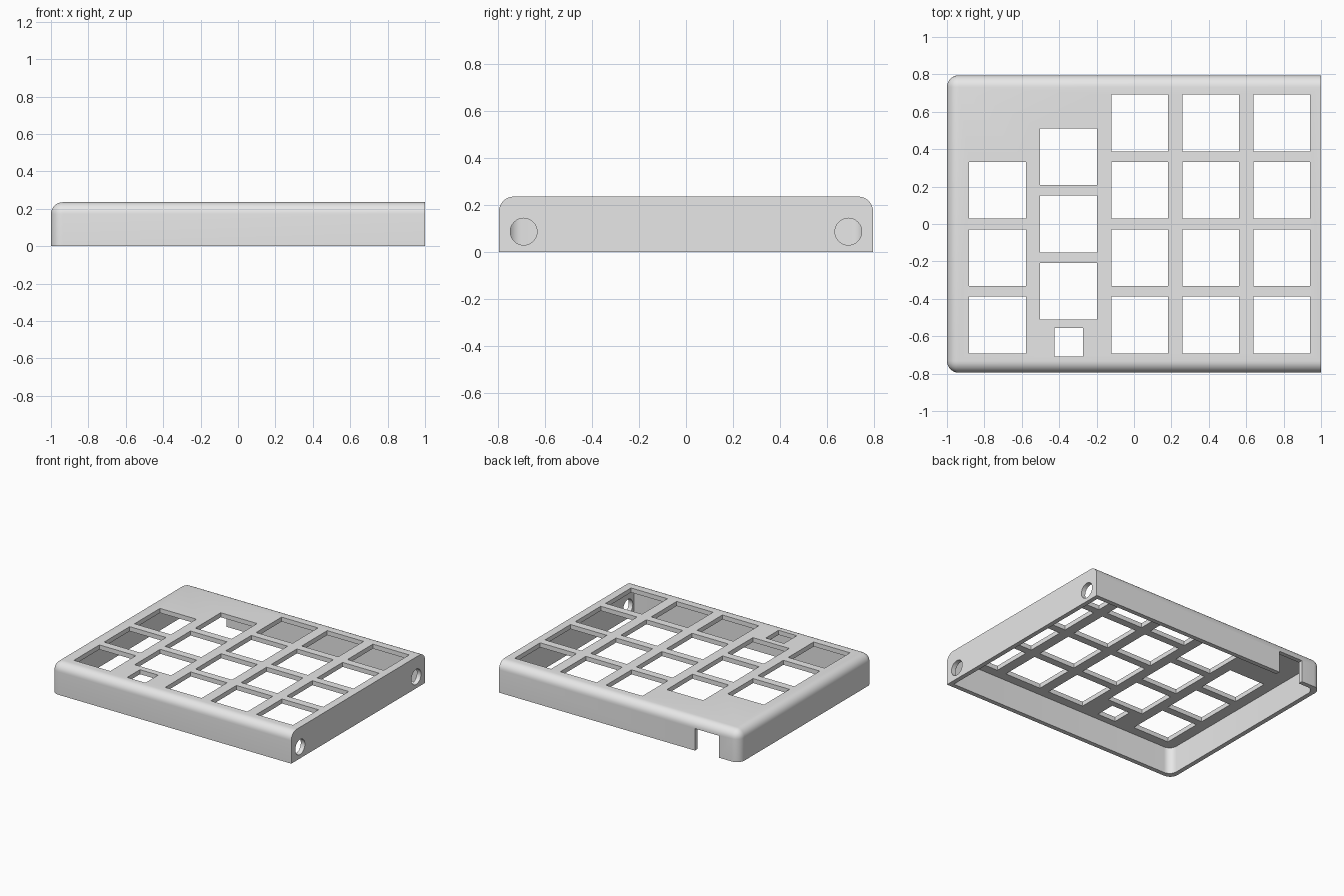
import bpy, bmesh, math
from mathutils import Matrix

if "Cube" in bpy.data.objects:
    bpy.data.objects.remove(bpy.data.objects["Cube"])

HX, HY, H = 1.0, 0.795, 0.235   # half width, half depth, height
R, T = 0.063, 0.034             # edge radius, wall thickness
CUT = 0.303                     # key opening size


def finish(name, bm):
    bmesh.ops.recalc_face_normals(bm, faces=bm.faces)
    me = bpy.data.meshes.new(name)
    bm.to_mesh(me)
    bm.free()
    ob = bpy.data.objects.new(name, me)
    bpy.context.collection.objects.link(ob)
    return ob


def box_bm(x0, x1, y0, y1, z0, z1):
    bm = bmesh.new()
    bmesh.ops.create_cube(bm, size=1)
    for v in bm.verts:
        v.co = (x1 if v.co.x > 0 else x0, y1 if v.co.y > 0 else y0,
                z1 if v.co.z > 0 else z0)
    return bm


def round_edges(bm, rule, radius, segments):
    edges = [e for e in bm.edges if rule((e.verts[0].co + e.verts[1].co) / 2)]
    bmesh.ops.bevel(bm, geom=edges, offset=radius, segments=segments,
                    profile=0.5, affect='EDGES', clamp_overlap=True)


def carve(target, cutter):
    cutter.hide_render = True
    mod = target.modifiers.new("carve", 'BOOLEAN')
    mod.operation = 'DIFFERENCE'
    mod.solver = 'EXACT'
    mod.object = cutter
    bpy.context.view_layer.objects.active = target
    bpy.ops.object.modifier_apply(modifier=mod.name)
    bpy.data.objects.remove(cutter)


# Outer shell: rounded top and left corners, square on the right end
bm = box_bm(-HX, HX, -HY, HY, 0, H)
round_edges(bm, lambda m: m.x < 0.9 and (m.z > H - 0.01 or
            (m.x < -0.9 and abs(m.y) > 0.7 and m.z > 0.01)), R, 8)
case = finish("keyboard_case", bm)

# Hollow inside, open at the bottom, with rounded left corners
bm = box_bm(-HX + T, HX - T, -HY + T, HY - T, -0.1, H - T)
round_edges(bm, lambda m: m.x < -0.9 and abs(m.y) > 0.7, 0.06, 8)
carve(case, finish("cavity_cutter", bm))

# Square key openings, one list of row centres per column
full_rows = (0.54, 0.18, -0.18, -0.54)
columns = {-0.73: full_rows[1:], -0.35: (0.36, 0.0, -0.36),
           0.03: full_rows, 0.41: full_rows, 0.79: full_rows}
openings = [(x, y, CUT) for x, rows in columns.items() for y in rows]
openings.append((-0.35, -0.633, 0.152))   # small opening
for x, y, s in openings:
    h = s / 2
    carve(case, finish("key_cutter",
                       box_bm(x - h, x + h, y - h, y + h, 0.15, 0.3)))

# Round holes in the right end wall
for y in (-0.69, 0.69):
    bm = bmesh.new()
    bmesh.ops.create_cone(bm, cap_ends=True, segments=40, radius1=0.057,
                          radius2=0.057, depth=0.2,
                          matrix=Matrix.Translation((HX, y, 0.086)) @
                          Matrix.Rotation(math.pi / 2, 4, 'Y'))
    carve(case, finish("hole_cutter", bm))

# Cable notch in the back wall
carve(case, finish("notch_cutter",
                   box_bm(-0.83, -0.63, HY - 0.06, HY + 0.1, -0.1, 0.165)))

# Plain grey plastic
mat = bpy.data.materials.new("grey_plastic")
mat.diffuse_color = (0.8, 0.8, 0.8, 1)
mat.use_nodes = True
mat.node_tree.nodes["Principled BSDF"].inputs["Base Color"].default_value = mat.diffuse_color
case.data.materials.clear()
case.data.materials.append(mat)
for p in case.data.polygons:
    p.material_index = 0

bpy.ops.object.select_all(action='DESELECT')
case.select_set(True)
bpy.context.view_layer.objects.active = case
bpy.ops.object.shade_smooth_by_angle(angle=math.radians(30))
